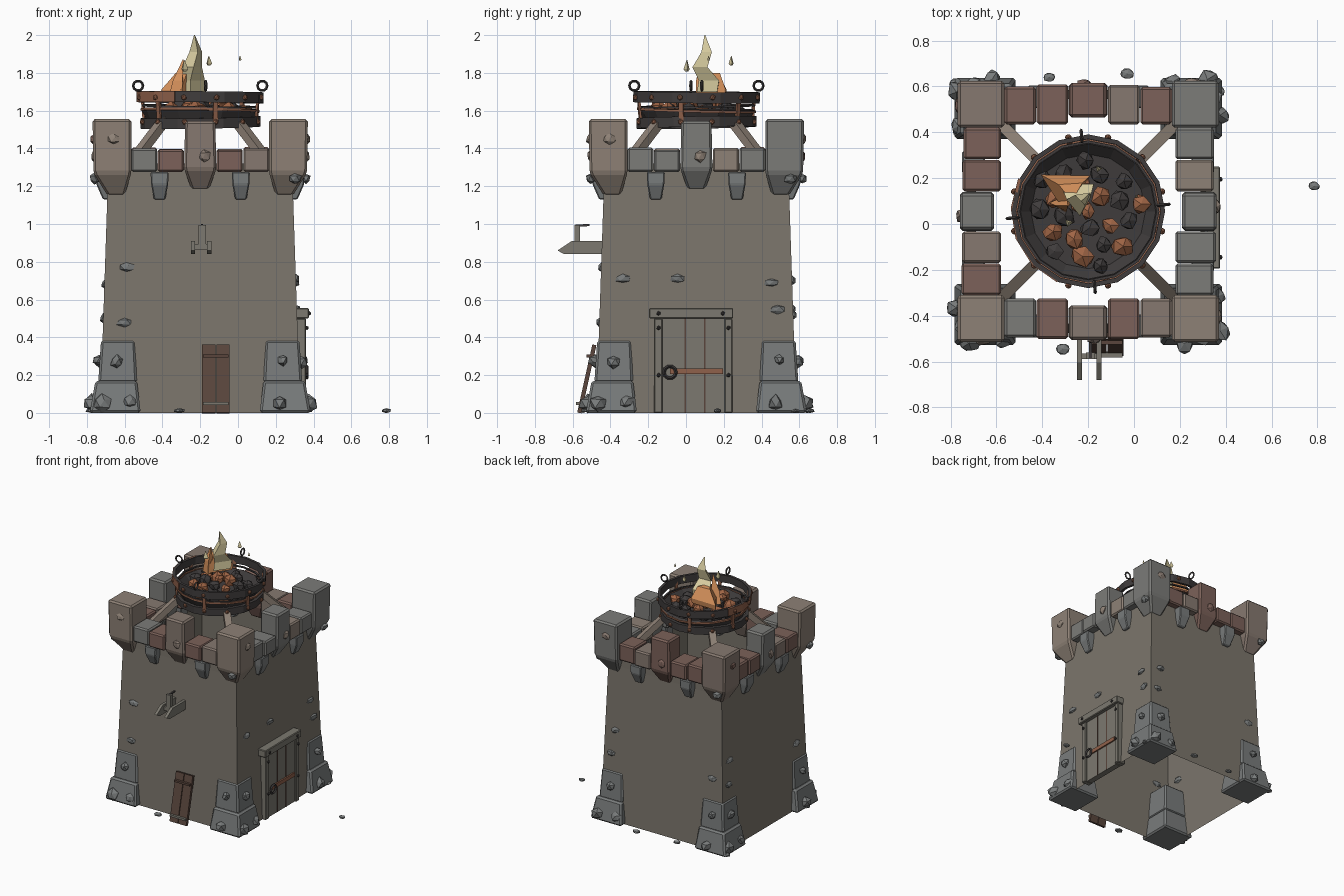
import bpy, bmesh, random
from math import pi, sin, cos, radians
from mathutils import Matrix, Vector

if "Cube" in bpy.data.objects:
    bpy.data.objects.remove(bpy.data.objects["Cube"])

random.seed(4)
CEN = Matrix.Translation((-0.2, 0.055, 0))


def mat(name, r, g, b):
    m = bpy.data.materials.new(name)
    m.diffuse_color = (r, g, b, 1)
    m.use_nodes = True
    m.node_tree.nodes["Principled BSDF"].inputs["Base Color"].default_value = m.diffuse_color
    return m


WALL = mat("wall", .20, .18, .15)
STONES = [mat("stone_grey", .20, .20, .19), mat("stone_tan", .27, .22, .18),
          mat("stone_brown", .24, .19, .16), mat("stone_red", .20, .12, .10)]
SLATE = mat("slate", .19, .20, .20)
WOOD = mat("dark_wood", .10, .06, .045)
OAK = mat("grey_oak", .20, .19, .16)
IRON = mat("iron", .05, .045, .045)
RUST = mat("rust", .28, .12, .07)
COALS = [mat("coal", .05, .045, .045), mat("hot_coal", .35, .13, .06)]
FLAME = mat("flame", .75, .32, .12)
FLAME2 = mat("flame_tip", .70, .62, .36)


def side(k):
    """Tower-local frame whose -y side becomes side k (0 front, 1 right, 2 back, 3 left)."""
    return CEN @ Matrix.Rotation(k * pi / 2, 4, 'Z')


def finish(name, bm, m, M=CEN, bevel=0):
    bmesh.ops.recalc_face_normals(bm, faces=bm.faces)
    if bevel:
        bmesh.ops.bevel(bm, geom=bm.edges[:], offset=bevel, segments=1, affect='EDGES')
    me = bpy.data.meshes.new(name)
    bm.to_mesh(me)
    bm.free()
    me.materials.append(m)
    ob = bpy.data.objects.new(name, me)
    ob.matrix_world = M
    bpy.context.collection.objects.link(ob)
    return ob


def loft(name, rings, m, M=CEN, bevel=0, caps=True, closed=False):
    bm = bmesh.new()
    vs = [[bm.verts.new(p) for p in r] for r in rings]
    n = len(vs[0])
    for a, b in list(zip(vs, vs[1:])) + ([(vs[-1], vs[0])] if closed else []):
        for i in range(n):
            bm.faces.new((a[i], a[(i + 1) % n], b[(i + 1) % n], b[i]))
    if caps and not closed:
        bm.faces.new(vs[0])
        bm.faces.new(vs[-1])
    return finish(name, bm, m, M, bevel)


def rect(x0, x1, y0, y1, z):
    return [(x0, y0, z), (x1, y0, z), (x1, y1, z), (x0, y1, z)]


def box(name, x0, x1, y0, y1, z0, z1, m, M=CEN, bevel=0):
    return loft(name, [rect(x0, x1, y0, y1, z0), rect(x0, x1, y0, y1, z1)], m, M, bevel)


def beam(name, p, q, w, h, m, M=CEN):
    p, q = Vector(p), Vector(q)
    R = Matrix.Translation(p) @ (q - p).to_track_quat('Z', 'Y').to_matrix().to_4x4()
    return box(name, -w / 2, w / 2, -h / 2, h / 2, 0, (q - p).length, m, M @ R)


def rock(name, loc, size, m, M=CEN, jitter=.2):
    bm = bmesh.new()
    bmesh.ops.create_icosphere(bm, subdivisions=1, radius=1)
    for v in bm.verts:
        v.co *= 1 + random.uniform(-jitter, jitter)
        v.co = Vector([a * b for a, b in zip(v.co, size)]) + Vector(loc)
    return finish(name, bm, m, M)


def circle(r, z, n=16):
    return [(r * cos(2 * pi * i / n), r * sin(2 * pi * i / n), z) for i in range(n)]


def band(name, r, t, z0, z1, m, M=CEN):
    return loft(name, [circle(r, z0), circle(r, z1), circle(r - t, z1), circle(r - t, z0)], m, M, closed=True)


def torus(name, loc, R, r, m, M):
    bpy.ops.mesh.primitive_torus_add(major_radius=R, minor_radius=r, major_segments=10, minor_segments=4)
    ob = bpy.context.object
    ob.name = name
    ob.data.materials.append(m)
    ob.matrix_world = M @ Matrix.Translation(loc) @ Matrix.Rotation(pi / 2, 4, 'X')


# Tapered hollow tower walls
loft("tower_walls", [rect(-h, h, -h, h, z) for h, z in ((.53, 0), (.49, 1.2), (.49, 1.32))], WALL, caps=False)

# Battlements and corner buttresses, one quarter at a time
for k in range(4):
    M = side(k)
    st = lambda: random.choice(STONES + STONES[:3])
    loft("corner_merlon", [rect(-.49, -.40, -.49, -.40, 1.15), rect(-.565, -.365, -.565, -.365, 1.27),
                           rect(-.57, -.365, -.57, -.365, 1.555)], st(), M, .012)
    loft("middle_merlon", [rect(-.045, .045, -.49, -.45, 1.18), rect(-.085, .085, -.56, -.41, 1.29),
                           rect(-.08, .08, -.56, -.41, 1.545)], st(), M, .012)
    for s in (-1, 1):
        for a, b in ((.087, .225), (.228, .365)):
            x0, x1 = sorted((s * a, s * b))
            d = random.uniform(-.008, .008)
            box("parapet_block", x0, x1, -.55 + d, -.38, 1.275, 1.40 + d, st(), M, .01)
        loft("corbel", [rect(s * .215 - .03, s * .215 + .03, -.515, -.45, 1.13),
                        rect(s * .215 - .045, s * .215 + .045, -.55, -.45, 1.21),
                        rect(s * .215 - .048, s * .215 + .048, -.55, -.45, 1.275)], SLATE, M, .006)
    loft("plinth_lower", [rect(-.585, -.315, -.585, -.315, 0), rect(-.555, -.335, -.555, -.335, .17)], SLATE, M, .012)
    loft("plinth_upper", [rect(-.54, -.335, -.54, -.335, .16), rect(-.525, -.345, -.525, -.345, .385)], SLATE, M, .012)
    # Rocks at the foot of each corner
    for x, y, z, s in ((-.52, -.575, .05, .055), (-.37, -.565, .06, .045), (-.575, -.42, .05, .05),
                       (-.44, -.535, .27, .04), (-.54, -.44, .28, .035)):
        rock("corner_rock", (x, y, z), (s * .9, s * .8, s * .85), SLATE, M)
    rock("merlon_chip", (-.46, -.565, 1.45), (.04, .02, .03), st(), M)
    rock("merlon_chip", (.50, -.56, 1.24), (.035, .025, .03), SLATE, M)
    rock("merlon_chip", (.02, -.56, 1.36), (.032, .018, .035), st(), M)

# Stones set in the wall faces: side, u, z
for k, u, z in ((0, -.39, .77), (0, -.40, .48), (1, -.39, .71), (1, -.10, .71), (1, .40, .69), (1, .43, .55),
                (2, -.42, .70), (2, .42, .55), (2, -.45, .52), (3, .40, .50), (3, -.42, .68), (3, -.44, .5)):
    rock("wall_stone", (u, -.53 + z * .033, z), (.042, .017, .025), SLATE, side(k))

# Loose ground stones (world positions)
I = Matrix.Identity(4)
for x, y, s in ((.785, .165, .027), (-.31, -.545, .035), (-.37, .64, .028), (-.03, .655, .034),
                (-.775, .61, .035), (-.775, -.38, .03), (.36, .58, .04)):
    rock("ground_stone", (x, y, .012), (s, s * .8, .013), SLATE, I, .1)

# Door on the right side
D = side(1)
box("door_panel", -.18, .15, -.545, -.50, 0, .50, OAK, D)
for x0, x1 in ((-.225, -.18), (.15, .19)):
    box("door_post", x0, x1, -.56, -.49, 0, .5, OAK, D, .005)
box("door_lintel", -.25, .195, -.575, -.49, .50, .555, OAK, D, .005)
for x in (-.06, .045):
    box("door_plank_gap", x - .004, x + .004, -.548, -.54, 0, .5, WOOD, D)
loft("door_strap", [rect(-.14, .14, -.556, -.54, .205), rect(-.14, .14, -.556, -.54, .235)], RUST, D)
torus("door_ring", (-.14, -.565, .215), .032, .009, IRON, D)
for x, z in ((-.2, .2), (.17, .2), (-.2, .45), (.17, .45), (-.2, .527), (.14, .527)):
    rock("door_stud", (x, -.565 if z < .5 else -.577, z), (.012, .01, .012), IRON, D, 0)

# Hoist bracket on the front
for x in (-.028, .058):
    ring = [(-.47, .84), (-.70, .84), (-.735, .86), (-.66, .91), (-.47, .91)]
    loft("hoist_arm", [[(x - w - .01, y, z) for y, z in ring] for w in (-.011, .011)], OAK)
box("hoist_crossbar", -.04, .05, -.645, -.62, .865, .895, OAK)
box("hoist_post", -.01, .03, -.645, -.615, .88, .995, OAK)
beam("hoist_hook", (.01, -.64, .99), (.01, -.565, .995), .012, .012, IRON)

# Plank bundle leaning on the front wall
for x in (.045, .12):
    beam("leaning_plank", (x, -.62, 0), (x, -.54, .36), .07, .022, WOOD)
for z in (.05, .30):
    beam("plank_batten", (.015, -.635 + z * .222, z), (.15, -.635 + z * .222, z), .025, .016, OAK if z < .1 else WOOD)

# Brazier: bowl, bands, bars, rivets, lifting rings and legs
loft("brazier_bowl", [circle(.17, 1.52), circle(.27, 1.53), circle(.31, 1.60), circle(.295, 1.61),
                      circle(.25, 1.56), circle(.02, 1.55)], IRON)
T = CEN @ Matrix.Translation((0, 0, 1.6))
tilt = lambda a, b: T @ Matrix.Rotation(radians(a), 4, 'X') @ Matrix.Rotation(radians(b), 4, 'Y')
band("brazier_lower_band", .318, .025, -.09, -.035, IRON, tilt(1, -1))
band("brazier_middle_band", .315, .012, -.005, .008, RUST, tilt(-1.5, 1))
band("brazier_middle_band", .31, .012, .018, .028, IRON, tilt(1, 1))
band("brazier_upper_band", .335, .02, .042, .10, IRON, tilt(-.5, .5))
for i in range(12):
    a = i * pi / 6 - radians(15)
    B = CEN @ Matrix.Rotation(a, 4, 'Z')
    if i % 2 == 0:
        beam("brazier_bar", (.305, 0, 1.53), (.318, 0, 1.68), .025, .012, RUST, B)
    for r, z in ((.335, 1.67), (.317, 1.54)):
        rock("brazier_rivet", (r, 0, z), (.014, .016, .016), RUST, B, 0)
    if i % 3 == 0:
        torus("lifting_ring", (.33, 0, 1.732), .026, .007, IRON, B @ Matrix.Rotation(radians(20), 4, 'Z'))
loft("rust_patch", [[(.338 * cos(a), .338 * sin(a), z) for a in (2.7, 3.1, 3.5, 3.9, 4.3)] +
                    [(.325 * cos(a), .325 * sin(a), z) for a in (4.3, 3.9, 3.5, 3.1, 2.7)]
                    for z in (1.645, 1.702)], RUST)
for k in range(4):
    beam("brazier_leg", (-.19, -.19, 1.55), (-.38, -.38, 1.30), .05, .045, STONES[1], side(k))

# Coal heap
for i in range(24):
    r, a = .25 * (i / 24) ** .5, i * 2.4
    s = random.uniform(.036, .052)
    rock("coal_lump", (r * cos(a), r * sin(a), 1.65 - r * .25), (s, s, s), COALS[i % 3 == 0 or (r < .15 and i % 2)])

# Flame and drifting embers
tri = lambda cx, cy, r, z, a: [(cx + r * cos(a + j * 2 * pi / 3), cy + r * .85 * sin(a + j * 2 * pi / 3), z)
                               for j in range(3)]
loft("flame_base", [tri(-.30, .155, .12, 1.67, .5), tri(-.30, .16, .125, 1.71, .5),
                    tri(-.275, .15, .06, 1.80, .6)], FLAME, I)
loft("flame_tongue", [tri(-.25, .13, .085, 1.70, .5), tri(-.25, .14, .085, 1.76, .5), tri(-.24, .085, .06, 1.83, .6),
                      tri(-.22, .115, .04, 1.91, .7), tri(-.23, .10, .003, 2.0, .8)], FLAME2, I)
loft("flame_side", [tri(-.32, .09, .05, 1.66, 1), tri(-.31, .08, .035, 1.76, 1), tri(-.29, .08, .003, 1.87, 1)], FLAME, I)
for x, y, z, s in ((-.155, .24, 1.85, .018), (-.285, .005, 1.82, .022), (.01, .12, 1.87, .009)):
    loft("ember", [tri(x, y, s * .5, z - s * .6, .2), tri(x, y, s, z, .2), tri(x, y, .002, z + s * 2.2, .2)], FLAME2, I)
